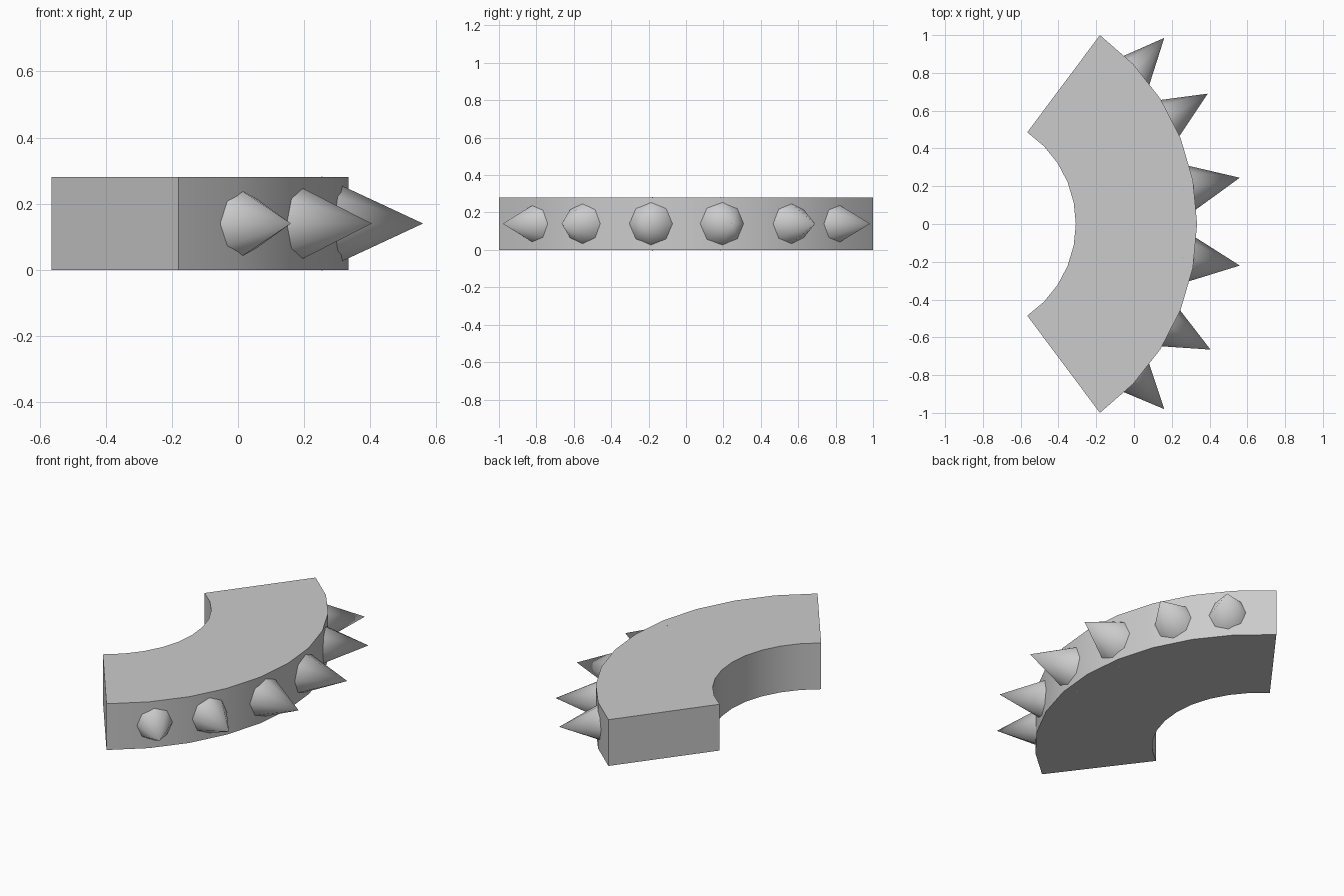
import bpy, bmesh, math
from mathutils import Vector

cube = bpy.data.objects.get("Cube")
if cube:
    bpy.data.objects.remove(cube)

HEIGHT = 0.28
CENTRE_X = -0.895
SEGMENTS = 10

grey = bpy.data.materials.new("light grey")
grey.use_nodes = True
grey.diffuse_color = (0.6, 0.6, 0.6, 1)
grey.node_tree.nodes["Principled BSDF"].inputs["Base Color"].default_value = (0.6, 0.6, 0.6, 1)


def finish(bm, name, angle):
    bmesh.ops.recalc_face_normals(bm, faces=bm.faces)
    mesh = bpy.data.meshes.new(name)
    bm.to_mesh(mesh)
    bm.free()
    mesh.materials.append(grey)
    obj = bpy.data.objects.new(name, mesh)
    bpy.context.collection.objects.link(obj)
    bpy.ops.object.select_all(action="DESELECT")
    obj.select_set(True)
    bpy.context.view_layer.objects.active = obj
    bpy.ops.object.shade_smooth_by_angle(angle=math.radians(angle))
    return obj


def arc(radius, half_angle):
    points = []
    for i in range(SEGMENTS + 1):
        a = math.radians(half_angle) * (2 * i / SEGMENTS - 1)
        points.append((CENTRE_X + radius * math.cos(a), radius * math.sin(a), 0))
    return points


# Curved band: strip between two arcs, raised to full height
bm = bmesh.new()
outer = [bm.verts.new(p) for p in arc(1.229, 54.45)]
inner = [bm.verts.new(p) for p in arc(0.587, 55.8)]
for i in range(SEGMENTS):
    bm.faces.new((outer[i], outer[i + 1], inner[i + 1], inner[i]))
raised = bmesh.ops.extrude_face_region(bm, geom=bm.faces[:])
top = [v for v in raised["geom"] if isinstance(v, bmesh.types.BMVert)]
bmesh.ops.translate(bm, verts=top, vec=(0, 0, HEIGHT))
finish(bm, "curved_band", 30)


# Eight-sided spikes, sunk slightly into the outer wall
def spike(name, base, tip, radius, sink=0.06):
    base, tip = Vector((*base, HEIGHT / 2)), Vector((*tip, HEIGHT / 2))
    axis = (tip - base).normalized()
    side = axis.cross(Vector((0, 0, 1)))
    length = (tip - base).length
    wide = radius * (length + sink) / length
    bm = bmesh.new()
    ring = []
    for i in range(8):
        a = math.tau * i / 8
        offset = side * math.cos(a) + Vector((0, 0, 1)) * math.sin(a)
        ring.append(bm.verts.new(base - axis * sink + offset * wide))
    point = bm.verts.new(tip)
    bm.faces.new(ring)
    for i in range(8):
        bm.faces.new((ring[i], ring[(i + 1) % 8], point))
    finish(bm, name, 60)


spikes = [
    ((0.012, 0.82), (0.16, 0.985), 0.10),
    ((0.19, 0.565), (0.39, 0.69), 0.107),
    ((0.313, 0.195), (0.56, 0.245), 0.115),
    ((0.313, -0.187), (0.56, -0.22), 0.115),
    ((0.195, -0.553), (0.405, -0.665), 0.107),
    ((0.01, -0.818), (0.16, -0.98), 0.10),
]
for number, (base, tip, radius) in enumerate(spikes, 1):
    spike(f"spike_{number}", base, tip, radius)
